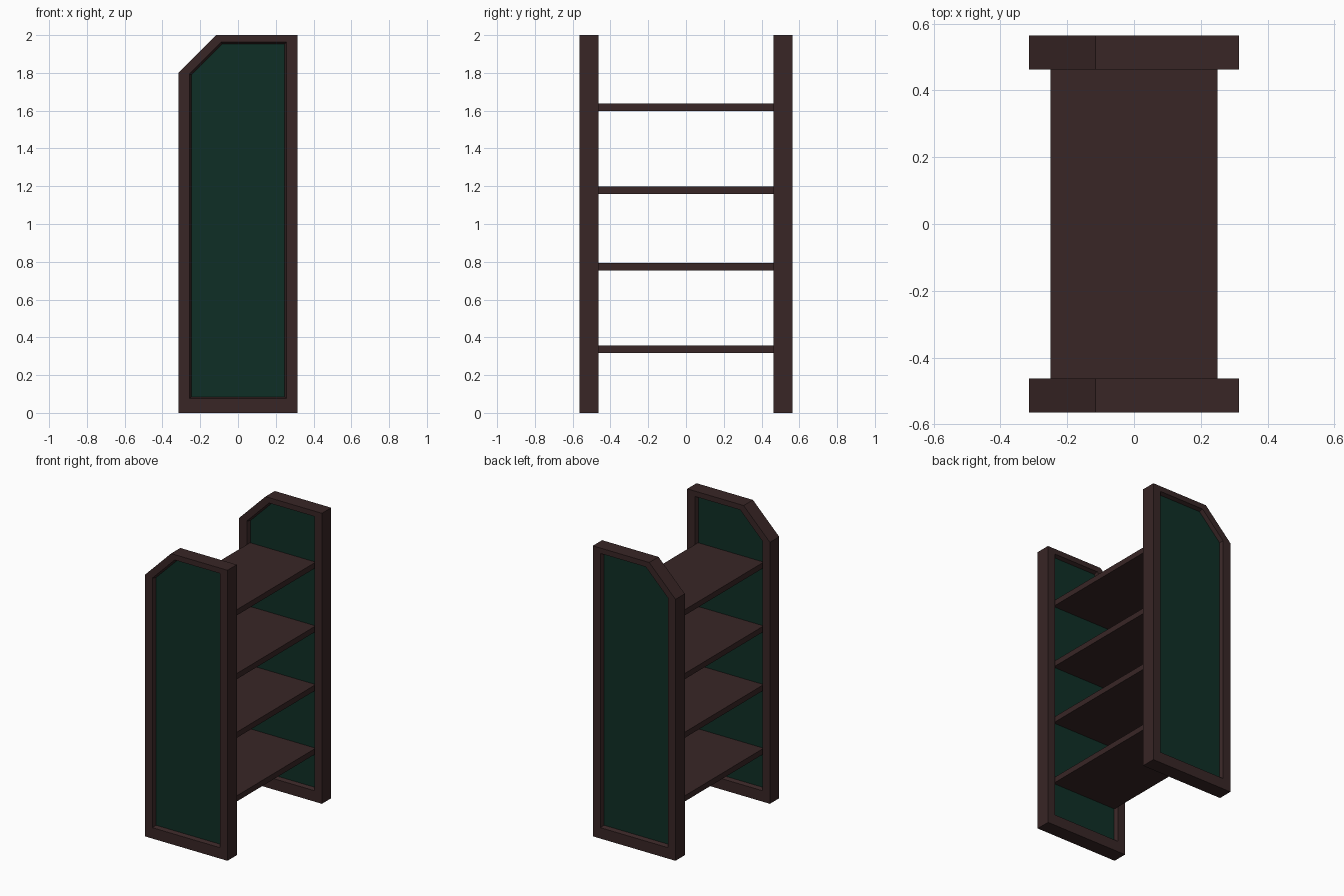
import bpy, bmesh

if "Cube" in bpy.data.objects:
    bpy.data.objects.remove(bpy.data.objects["Cube"])

def mat(name, c):
    m = bpy.data.materials.new(name)
    m.diffuse_color = (*c, 1)
    m.use_nodes = True
    m.node_tree.nodes["Principled BSDF"].inputs["Base Color"].default_value = m.diffuse_color
    return m

WOOD = mat("dark_brown_wood", (0.040, 0.019, 0.019))
GREEN = mat("dark_green_panel", (0.0048, 0.028, 0.019))

# Side outlines as (x, z): outer edge, opening rim, recessed panel edge
OUTER = [(-.315, 0), (.315, 0), (.315, 2), (-.115, 2), (-.315, 1.8)]
RIM = [(-.257, .075), (.257, .075), (.257, 1.963), (-.088, 1.963), (-.257, 1.794)]
PANEL = [(-.247, .085), (.247, .085), (.247, 1.953), (-.084, 1.953), (-.247, 1.79)]
HALF, DEPTH = 0.0505, 0.025   # half thickness of a side, recess depth

def make_object(name, bm, mats):
    bmesh.ops.recalc_face_normals(bm, faces=bm.faces)
    me = bpy.data.meshes.new(name)
    bm.to_mesh(me)
    bm.free()
    for m in mats:
        me.materials.append(m)
    ob = bpy.data.objects.new(name, me)
    bpy.context.collection.objects.link(ob)

def side(name, yc):
    bm = bmesh.new()
    def loop(pts, y):
        return [bm.verts.new((x, yc + y, z)) for x, z in pts]
    # Loops from the front panel, around the frame, to the back panel
    loops = [loop(PANEL, -HALF + DEPTH), loop(RIM, -HALF), loop(OUTER, -HALF),
             loop(OUTER, HALF), loop(RIM, HALF), loop(PANEL, HALF - DEPTH)]
    for a, b in zip(loops, loops[1:]):
        for i in range(5):
            j = (i + 1) % 5
            bm.faces.new((a[i], a[j], b[j], b[i]))
    # Green recessed panels on both faces
    for l in (loops[0], loops[-1]):
        bm.faces.new(l).material_index = 1
    make_object(name, bm, (WOOD, GREEN))

def box(name, lo, hi):
    bm = bmesh.new()
    bmesh.ops.create_cube(bm, size=1)
    for v in bm.verts:
        v.co = [(l + h) / 2 + c * (h - l) for c, l, h in zip(v.co, lo, hi)]
    make_object(name, bm, (WOOD,))

side("front_side", -0.5135)
side("back_side", 0.5135)

# Shelves, ending inside the recessed panels
for n, z in enumerate((.317, .755, 1.159, 1.598), 1):
    box(f"shelf_{n}", (-.25, -.489, z), (.25, .489, z + .039))
